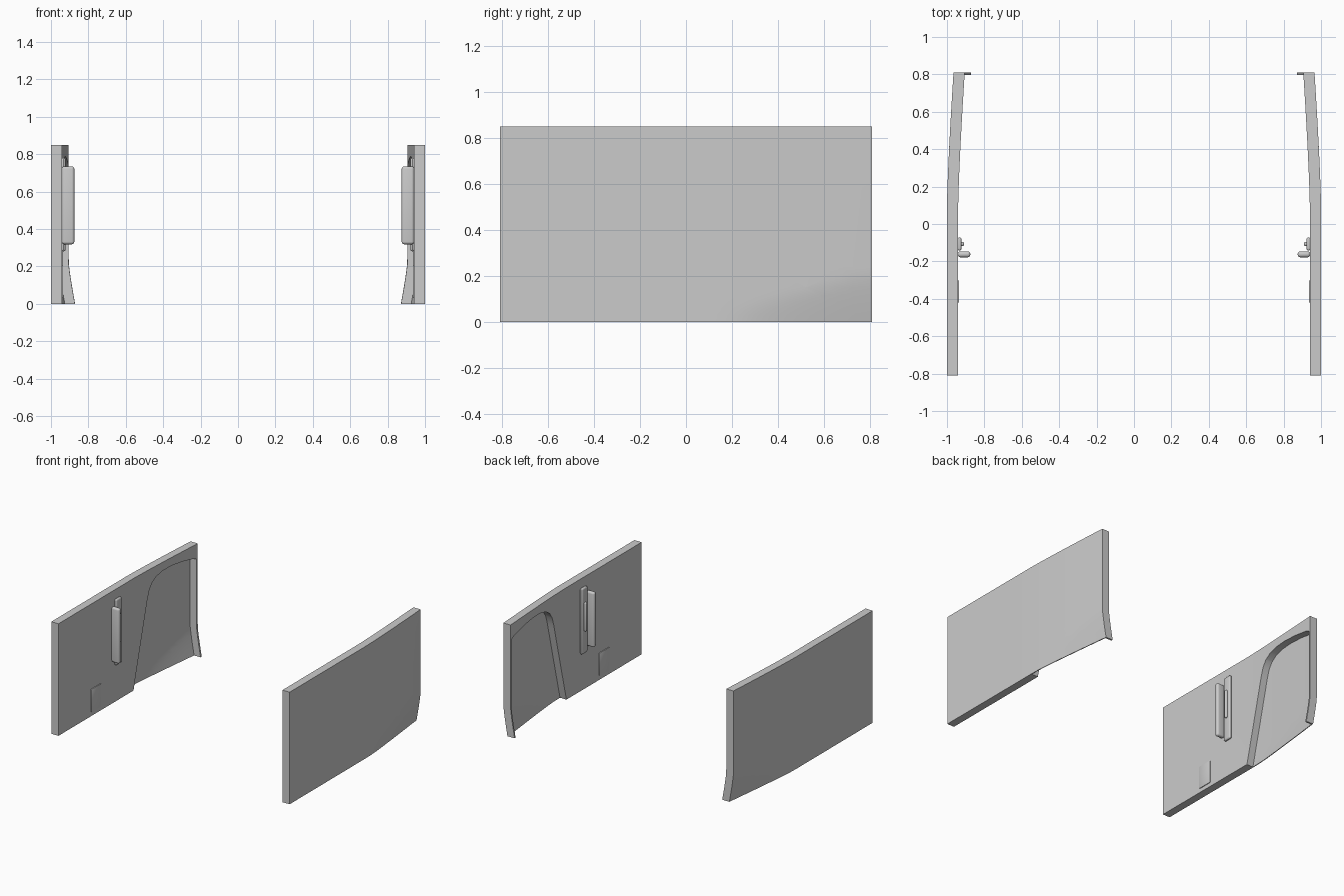
import bpy, bmesh, math
from mathutils import Vector

cube = bpy.data.objects.get("Cube")
if cube:
    bpy.data.objects.remove(cube, do_unlink=True)

# One plain grey for everything
grey = bpy.data.materials.new("plain grey")
grey.use_nodes = True
color = (0.6, 0.6, 0.6, 1)
grey.diffuse_color = color
grey.node_tree.nodes["Principled BSDF"].inputs["Base Color"].default_value = color

FRONT, BACK, TOP = -0.81, 0.81, 0.85
OUTER, INNER, SKIN = 1.0, 0.94, 0.994


def inward(y, z):
    """How far the panel leans towards the middle: tapered rear, tucked lower corner."""
    taper = 0.035 * (max(0, y - 0.1) / 0.71) ** 1.3
    reach = min(1, max(0, (y - 0.2) / 0.6))
    tuck = 0.034 * reach * max(0, 1 - z / (0.05 + 0.17 * reach)) ** 1.2
    return taper + tuck


def make_object(name, bm):
    bmesh.ops.recalc_face_normals(bm, faces=bm.faces)
    mesh = bpy.data.meshes.new(name)
    bm.to_mesh(mesh)
    bm.free()
    mesh.materials.append(grey)
    obj = bpy.data.objects.new(name, mesh)
    bpy.context.collection.objects.link(obj)
    return obj


def finish(obj):
    bpy.ops.object.select_all(action="DESELECT")
    obj.select_set(True)
    bpy.context.view_layer.objects.active = obj
    for mod in list(obj.modifiers):
        bpy.ops.object.modifier_apply(modifier=mod.name)
    bpy.ops.object.shade_smooth_by_angle(angle=math.radians(30))
    obj.modifiers.new("other side", "MIRROR").use_mirror_merge = False


def panel(name, outline, x0, x1):
    """Extrude a side outline, cut it into strips and bend it."""
    bm = bmesh.new()
    face = bm.faces.new([bm.verts.new((x0, y, z)) for y, z in outline])
    new = bmesh.ops.extrude_face_region(bm, geom=[face])["geom"]
    moved = [v for v in new if isinstance(v, bmesh.types.BMVert)]
    bmesh.ops.translate(bm, verts=moved, vec=(x1 - x0, 0, 0))
    bmesh.ops.triangulate(bm, faces=bm.faces)
    cuts = [(Vector((0, 0.1 + 0.07 * i, 0)), (0, 1, 0)) for i in range(10)]
    cuts += [(Vector((0, 0, 0.03 * i)), (0, 0, 1)) for i in range(1, 9)]
    for point, normal in cuts:
        geom = bm.verts[:] + bm.edges[:] + bm.faces[:]
        bmesh.ops.bisect_plane(bm, geom=geom, dist=1e-5, plane_co=point, plane_no=normal)
    for v in bm.verts:
        v.co.x -= inward(v.co.y, v.co.z)
    return make_object(name, bm)


def rounded_box(name, low, high, radius, segments=3):
    bm = bmesh.new()
    bmesh.ops.create_cube(bm, size=1)
    low, high = Vector(low), Vector(high)
    for v in bm.verts:
        v.co = (low + high) / 2 + v.co * (high - low)
    obj = make_object(name, bm)
    bevel = obj.modifiers.new("round", "BEVEL")
    bevel.width, bevel.segments = radius, segments
    finish(obj)


# Thin outer skin
finish(panel("outer_skin", [(FRONT, 0), (BACK, 0), (BACK, TOP), (FRONT, TOP)], SKIN, OUTER))

# Thick inner lining with the rear recess left open and a narrow rear flange
arch = [(0.09, 0), (0.25, 0.63), (0.27, 0.69), (0.3, 0.735), (0.35, 0.768),
        (0.42, 0.785), (0.52, 0.788), (0.64, 0.775), (0.76, 0.752), (0.797, 0.735)]
outline = [(FRONT, 0)] + arch + [(0.797, 0), (BACK, 0), (BACK, TOP), (FRONT, TOP)]
lining = panel("inner_lining", outline, INNER, SKIN)

# Round socket near the front lower corner
bm = bmesh.new()
bmesh.ops.create_cone(bm, cap_ends=True, segments=24, radius1=0.028, radius2=0.028, depth=0.08)
for v in bm.verts:
    v.co = Vector((INNER + v.co.z, v.co.x - 0.49, v.co.y + 0.14))
cutter = make_object("socket_cutter", bm)
cutter.hide_render = True
cut = lining.modifiers.new("socket", "BOOLEAN")
cut.operation, cut.object, cut.solver = "DIFFERENCE", cutter, "EXACT"
finish(lining)
bpy.data.objects.remove(cutter, do_unlink=True)

# Upright pad, its mounting plate and the slim grip on it
rounded_box("upright_pad", (0.875, -0.178, 0.318), (0.942, -0.146, 0.735), 0.014, 4)
rounded_box("mounting_plate", (0.922, -0.142, 0.28), (0.945, -0.072, 0.78), 0.012)
rounded_box("slim_grip", (0.908, -0.118, 0.45), (0.93, -0.096, 0.67), 0.009)

# Low square cover plate
rounded_box("cover_plate", (0.935, -0.42, 0.03), (0.944, -0.302, 0.205), 0.004, 2)
